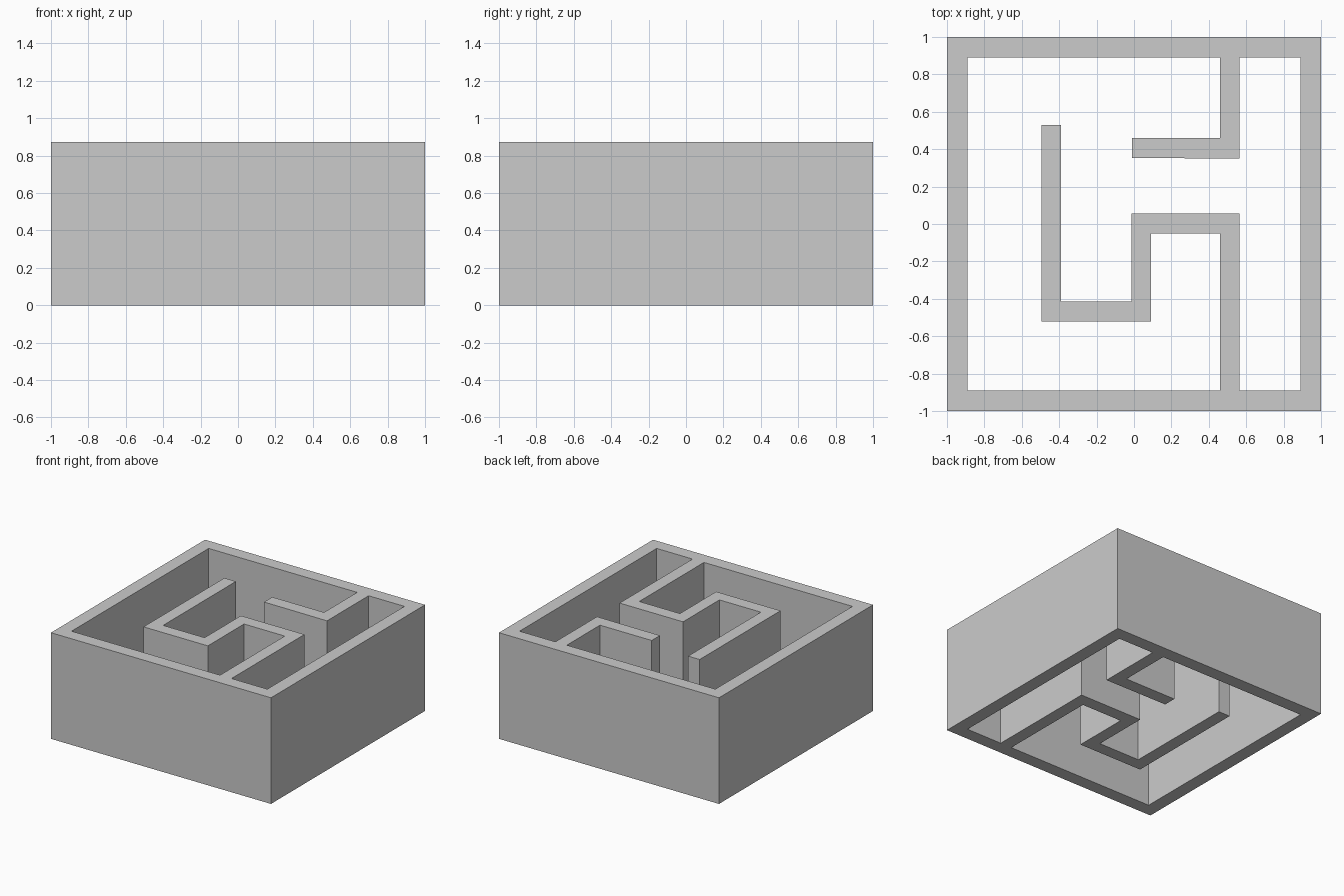
import bpy

if "Cube" in bpy.data.objects:
    bpy.data.objects.remove(bpy.data.objects["Cube"])

HEIGHT = 0.872
INNER = 0.89

# Outer footprint of the block
footprint = [(-1, -1), (1, -1), (1, 1), (-1, 1)]

# Open corridor: its boundary traces the outer wall and both inner walls
corridor = [
    (-INNER, -INNER), (0.46, -INNER),
    # winding wall growing from the front
    (0.46, -0.05), (0.09, -0.05), (0.09, -0.52), (-0.495, -0.52),
    (-0.495, 0.53), (-0.39, 0.53), (-0.39, -0.415), (-0.013, -0.415),
    (-0.013, 0.057), (0.564, 0.057), (0.564, -INNER),
    # right and back of the outer wall
    (INNER, -INNER), (INNER, INNER), (0.564, INNER),
    # hooked wall growing from the back
    (0.564, 0.35), (-0.01, 0.353), (-0.01, 0.46), (0.46, 0.46),
    (0.46, INNER), (-INNER, INNER),
]


def add_outline(curve, points):
    spline = curve.splines.new('POLY')
    spline.points.add(len(points) - 1)
    for p, (x, y) in zip(spline.points, points):
        p.co = (x, y, 0, 1)
    spline.use_cyclic_u = True


# Filled plan with the corridor as a hole, extruded to full height
plan = bpy.data.curves.new("maze_plan", 'CURVE')
plan.dimensions = '2D'
plan.fill_mode = 'BOTH'
plan.extrude = HEIGHT / 2
add_outline(plan, footprint)
add_outline(plan, corridor)

walls = bpy.data.objects.new("maze_walls", plan)
walls.location.z = HEIGHT / 2
bpy.context.collection.objects.link(walls)

# Turn the extruded plan into a flat-shaded mesh
bpy.context.view_layer.objects.active = walls
walls.select_set(True)
bpy.ops.object.convert(target='MESH')
bpy.ops.object.mode_set(mode='EDIT')
bpy.ops.mesh.select_all(action='SELECT')
bpy.ops.mesh.remove_doubles(threshold=0.0005)
bpy.ops.mesh.normals_make_consistent(inside=False)
bpy.ops.object.mode_set(mode='OBJECT')
bpy.ops.object.shade_flat()
